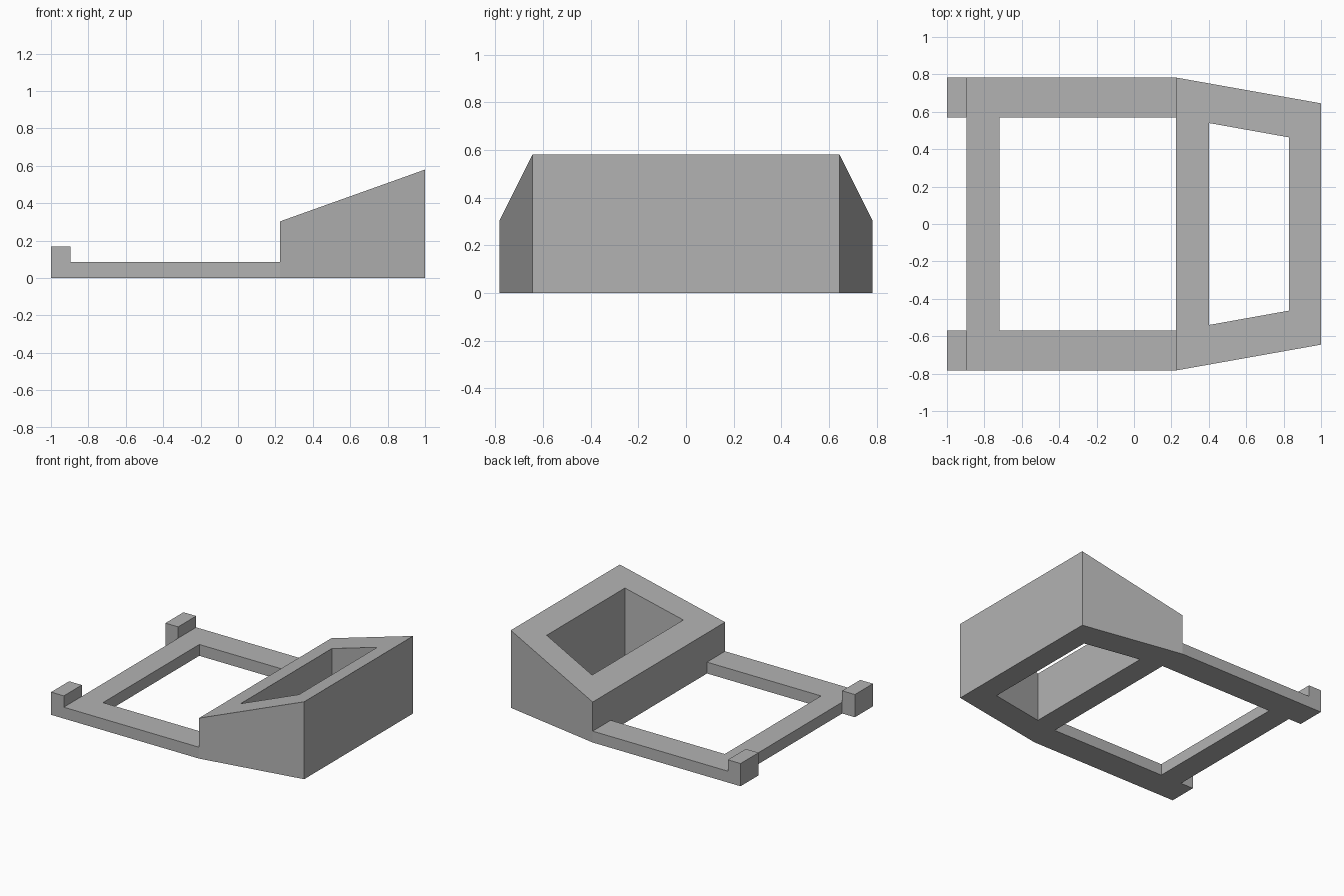
import bpy
import bmesh

cube = bpy.data.objects.get("Cube")
if cube:
    bpy.data.objects.remove(cube, do_unlink=True)

grey = bpy.data.materials.new("plain_grey")
grey.use_nodes = True
colour = (0.45, 0.45, 0.45, 1)
grey.diffuse_color = colour
grey.node_tree.nodes["Principled BSDF"].inputs["Base Color"].default_value = colour

BACK_X, FRONT_X, TIP_X = 1.0, 0.225, -1.0
HALF_W, END_W, INNER_W = 0.783, 0.645, 0.57
RAIL_Z, LIP_Z = 0.085, 0.17
LIP_X, BAR_X = -0.895, -0.72


def finish(name, bm):
    bmesh.ops.recalc_face_normals(bm, faces=bm.faces)
    mesh = bpy.data.meshes.new(name)
    bm.to_mesh(mesh)
    bm.free()
    mesh.materials.append(grey)
    obj = bpy.data.objects.new(name, mesh)
    bpy.context.collection.objects.link(obj)
    return obj


def extrude_profile(name, profile, y0, y1):
    """Extrude an (x, z) outline along y."""
    bm = bmesh.new()
    face = bm.faces.new([bm.verts.new((x, y0, z)) for x, z in profile])
    result = bmesh.ops.extrude_face_region(bm, geom=[face], use_keep_orig=True)
    verts = [v for v in result["geom"] if isinstance(v, bmesh.types.BMVert)]
    bmesh.ops.translate(bm, verts=verts, vec=(0, y1 - y0, 0))
    return finish(name, bm)


def slope(x):
    """Height of the sloping top at x."""
    return 0.303 + (0.58 - 0.303) * (x - FRONT_X) / (BACK_X - FRONT_X)


def tapered_loop(bm, x0, w0, x1, w1, height):
    plan = [(x0, -w0), (x1, -w1), (x1, w1), (x0, w0)]
    return [bm.verts.new((x, y, height(x))) for x, y in plan]


# Wedge block with a tapered opening right through it
bm = bmesh.new()
outer = (FRONT_X, HALF_W, BACK_X, END_W)
inner = (0.4, 0.54, 0.83, 0.463)
loops = [tapered_loop(bm, *plan, height) for plan, height in
         ((outer, lambda x: 0), (outer, slope), (inner, slope), (inner, lambda x: 0))]
for i in range(4):
    a, b = loops[i], loops[(i + 1) % 4]
    for j in range(4):
        k = (j + 1) % 4
        bm.faces.new((a[j], a[k], b[k], b[j]))
finish("wedge_block", bm)

# Side rails, each ending in a raised lip
rail = [(FRONT_X, 0), (FRONT_X, RAIL_Z), (LIP_X, RAIL_Z),
        (LIP_X, LIP_Z), (TIP_X, LIP_Z), (TIP_X, 0)]
for side, label in ((1, "back"), (-1, "front")):
    extrude_profile(label + "_rail", rail, side * INNER_W, side * HALF_W)

# Crossbar joining the rails
bar = [(LIP_X, 0), (BAR_X, 0), (BAR_X, RAIL_Z), (LIP_X, RAIL_Z)]
extrude_profile("crossbar", bar, -INNER_W, INNER_W)
